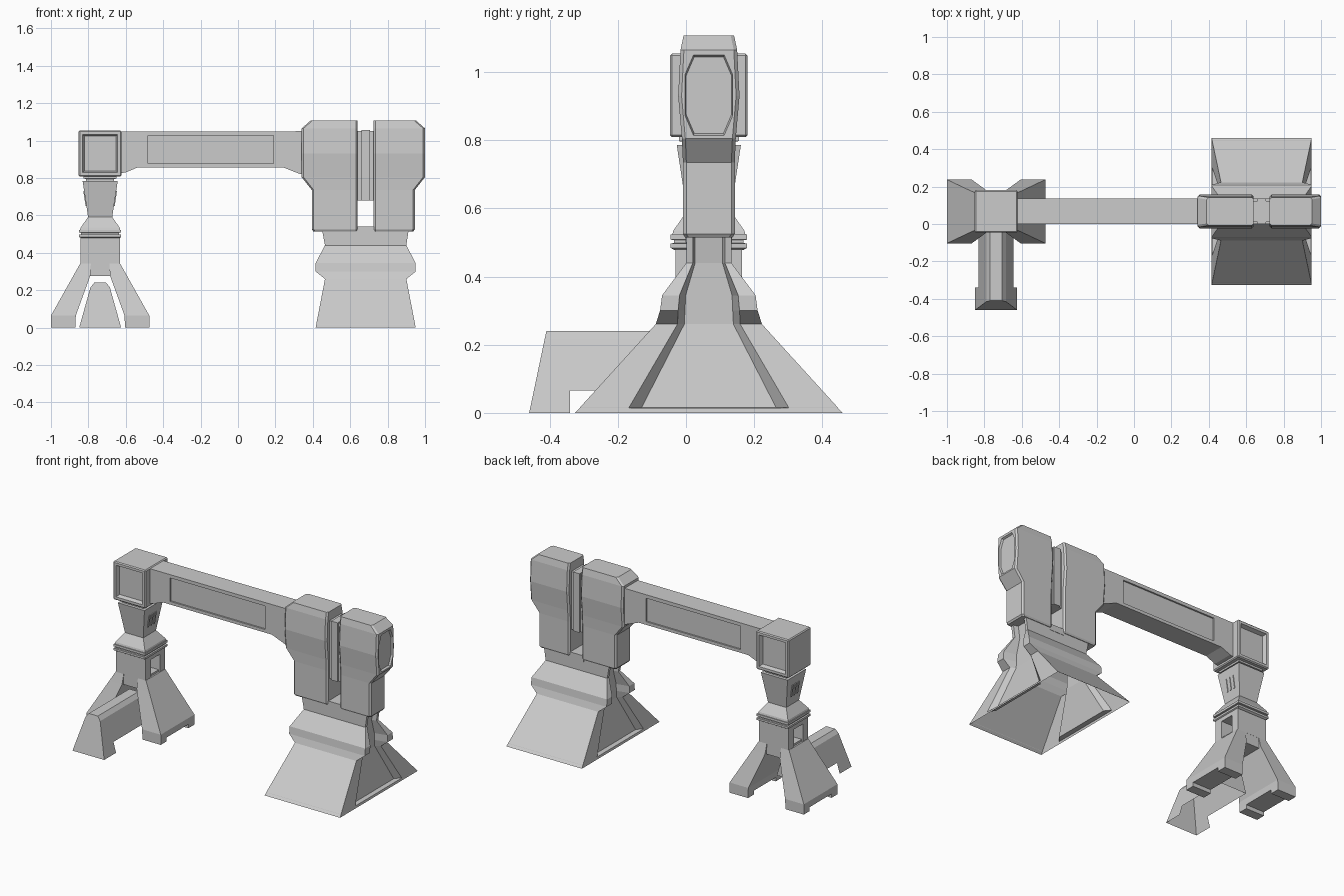
import bpy, bmesh
from math import atan

if "Cube" in bpy.data.objects:
    bpy.data.objects.remove(bpy.data.objects["Cube"])

YC = 0.067      # depth centre of the whole structure
LX = -0.737     # centre of the thin leg


def make(name, bm):
    bmesh.ops.recalc_face_normals(bm, faces=bm.faces)
    me = bpy.data.meshes.new(name)
    bm.to_mesh(me)
    bm.free()
    ob = bpy.data.objects.new(name, me)
    bpy.context.collection.objects.link(ob)
    return ob


def loft(name, rings, caps=(True, True), closed=True):
    """Skin a list of equal-length point rings."""
    bm = bmesh.new()
    vs = [[bm.verts.new(p) for p in r] for r in rings]
    n = len(vs[0])
    for a, b in zip(vs, vs[1:]):
        for i in range(n if closed else n - 1):
            j = (i + 1) % n
            bm.faces.new((a[i], a[j], b[j], b[i]))
    if caps[0]:
        bm.faces.new(vs[0])
    if caps[1]:
        bm.faces.new(vs[-1])
    return make(name, bm)


def rect(z, x0, x1, hy, c=0.0):
    """Rectangle ring at height z, optional corner chamfer."""
    y0, y1 = YC - hy, YC + hy
    if not c:
        return [(x0, y0, z), (x1, y0, z), (x1, y1, z), (x0, y1, z)]
    return [(x0 + c, y0, z), (x1 - c, y0, z), (x1, y0 + c, z), (x1, y1 - c, z),
            (x1 - c, y1, z), (x0 + c, y1, z), (x0, y1 - c, z), (x0, y0 + c, z)]


def box(name, x0, x1, y0, y1, z0, z1):
    return loft(name, [[(x0, y0, z), (x1, y0, z), (x1, y1, z), (x0, y1, z)] for z in (z0, z1)])


def square_stack(name, sections):
    return loft(name, [rect(z, LX - h, LX + h, h) for z, h in sections])


def cut(ob, cutter):
    m = ob.modifiers.new("cut", 'BOOLEAN')
    m.operation, m.object, m.solver = 'DIFFERENCE', cutter, 'EXACT'
    bpy.context.view_layer.objects.active = ob
    bpy.ops.object.modifier_apply(modifier=m.name)
    bpy.data.objects.remove(cutter)


# Crossbeam with flared ends and a sunk panel on both faces
beam_xz = [(-0.63, 1.048), (-0.63, 0.825), (-0.60, 0.83), (-0.535, 0.857), (0.24, 0.857),
           (0.335, 0.82), (0.36, 0.82), (0.36, 1.05)]
beam = loft("crossbeam", [[(x, y, z) for x, z in beam_xz] for y in (0.0, 0.135)])
for y in (0.0, 0.135):
    cut(beam, box("panel_cutter", -0.48, 0.19, y - 0.01, y + 0.01, 0.877, 1.027))

# Corner cube with framed recess front and back
bm = bmesh.new()
bmesh.ops.create_cube(bm, size=1)
for v in bm.verts:
    v.co = (LX + v.co.x * 0.23, YC + v.co.y * 0.227, 0.931 + v.co.z * 0.245)
bmesh.ops.bevel(bm, geom=bm.edges[:], offset=0.006, segments=1, affect='EDGES')
bm.normal_update()
for f in [f for f in bm.faces if abs(f.normal.y) > 0.99]:
    bmesh.ops.inset_individual(bm, faces=[f], thickness=0.022)
    bmesh.ops.inset_individual(bm, faces=[f], thickness=0.012, depth=-0.025)
make("corner_cube", bm)

# Thin leg: neck, tapered column, skirt and collars
square_stack("neck", [(0.78, 0.075), (0.795, 0.075), (0.797, 0.088), (0.812, 0.088)])
square_stack("tapered_column", [(0.588, 0.064), (0.785, 0.094)])
square_stack("skirt", [(0.52, 0.108), (0.535, 0.104), (0.592, 0.064)])
square_stack("collars", [(0.478, 0.102), (0.484, 0.112), (0.497, 0.112), (0.498, 0.102),
                         (0.507, 0.102), (0.508, 0.112), (0.523, 0.112)])
for s in (-1, 1):
    for dy in (-0.03, 0.0, 0.03):
        vent = box("vent_bar", -0.004, 0.004, -0.006, 0.006, -0.04, 0.04)
        vent.location = (LX + s * 0.08, YC + dy, 0.69)
        vent.rotation_euler.y = s * atan(0.15)

# Leg block with an opening running side to side
for s, nm in ((-1, "front"), (1, "back")):
    y0, y1 = sorted((YC + s * 0.045, YC + s * 0.0975))
    box(f"leg_block_{nm}", LX - 0.105, LX + 0.105, y0, y1, 0.34, 0.48)
box("leg_block_top", LX - 0.105, LX + 0.105, YC - 0.046, YC + 0.046, 0.455, 0.48)
square_stack("leg_block_sill", [(0.33, 0.097), (0.355, 0.097)])
box("leg_block_core", LX - 0.055, LX + 0.055, YC - 0.097, YC + 0.097, 0.275, 0.34)

# Splayed side legs with toes
for s, nm in ((-1, "left"), (1, "right")):
    prof = [(0.025, 0.132, 0.2625, 0.17), (0.065, 0.13, 0.2625, 0.17),
            (0.28, 0.052, 0.142, 0.113), (0.342, 0.05, 0.107, 0.0975)]
    loft(f"side_leg_{nm}", [rect(z, LX + s * a, LX + s * b, hy) for z, a, b, hy in prof])
    for t in (-1, 1):
        y0, y1 = sorted((YC + t * 0.11, YC + t * 0.17))
        x0, x1 = sorted((LX + s * 0.132, LX + s * 0.2625))
        box(f"toe_{nm}", x0, x1, y0, y1, 0.0, 0.03)

# Front outrigger: hollow hump, raised off the ground behind its nose
half = [(-0.112, 0.0), (-0.094, 0.065), (-0.052, 0.215), (-0.032, 0.24)]
hump = half + [(-x, z) for x, z in reversed(half)]
loft("outrigger_nose", [[(LX + x, -0.46 + 0.21 * z, z) for x, z in hump],
                        [(LX + x, -0.34, z) for x, z in hump]], (True, False), False)
loft("outrigger_body", [[(LX + x, y, z) for x, z in hump[1:-1]] for y in (-0.34, 0.0)],
     (False, True), False)

# Twin head blocks: height, outer reach inset, half depth
head = [(0.515, 0.062, 0.07), (0.525, 0.055, 0.076), (0.735, 0.055, 0.076), (0.805, 0.0, 0.079),
        (0.93, 0.0, 0.09), (1.065, 0.0, 0.083), (1.107, 0.048, 0.074)]
loft("head_inner", [rect(z, 0.34 + i, 0.64, hy, 0.01) for z, i, hy in head])
outer = loft("head_outer", [rect(z, 0.725, 1.0 - i, hy, 0.01) for z, i, hy in head])
quarter = [(0.045, 0.118), (0.07, 0.06)]
octo = (quarter + [(y, -z) for y, z in reversed(quarter)]
        + [(-y, -z) for y, z in quarter] + [(-y, z) for y, z in reversed(quarter)])
cut(outer, loft("oval_cutter", [[(x, YC + y * k, 0.932 + z * k) for y, z in octo]
                                for x, k in ((0.988, 0.95), (1.012, 1.05))]))

# Filler in the gap between the head blocks, open below
box("gap_web", 0.635, 0.73, YC - 0.056, YC + 0.056, 0.68, 1.05)
box("gap_rib", 0.66, 0.705, YC - 0.068, YC + 0.068, 0.68, 1.057)
box("gap_bridge", 0.63, 0.735, YC - 0.068, YC + 0.068, 0.5, 0.54)


# Heavy pedestal: open-bottomed shell with grooved sides
def grooved(z, x0, x1, hy, no, ni, d):
    side = [(x1, -hy), (x1, -no), (x1 - d, -ni), (x1 - d, ni), (x1, no), (x1, hy)]
    other = [(x0 + x1 - x, -y) for x, y in side]
    return [(x, YC + y, z) for x, y in side + other]


pedestal = [(0.0, 0.415, 0.95, 0.3925, 0.24, 0.2, 0.0),
            (0.014, 0.418, 0.947, 0.379, 0.234, 0.197, 0.0),
            (0.016, 0.418, 0.947, 0.378, 0.234, 0.197, 0.03),
            (0.26, 0.465, 0.9, 0.156, 0.092, 0.072, 0.03),
            (0.30, 0.415, 0.95, 0.143, 0.09, 0.07, 0.08),
            (0.345, 0.415, 0.95, 0.137, 0.086, 0.068, 0.08),
            (0.44, 0.465, 0.9, 0.066, 0.047, 0.04, 0.03),
            (0.52, 0.45, 0.912, 0.066, 0.047, 0.04, 0.03)]
loft("pedestal", [grooved(*p) for p in pedestal], (False, True))
